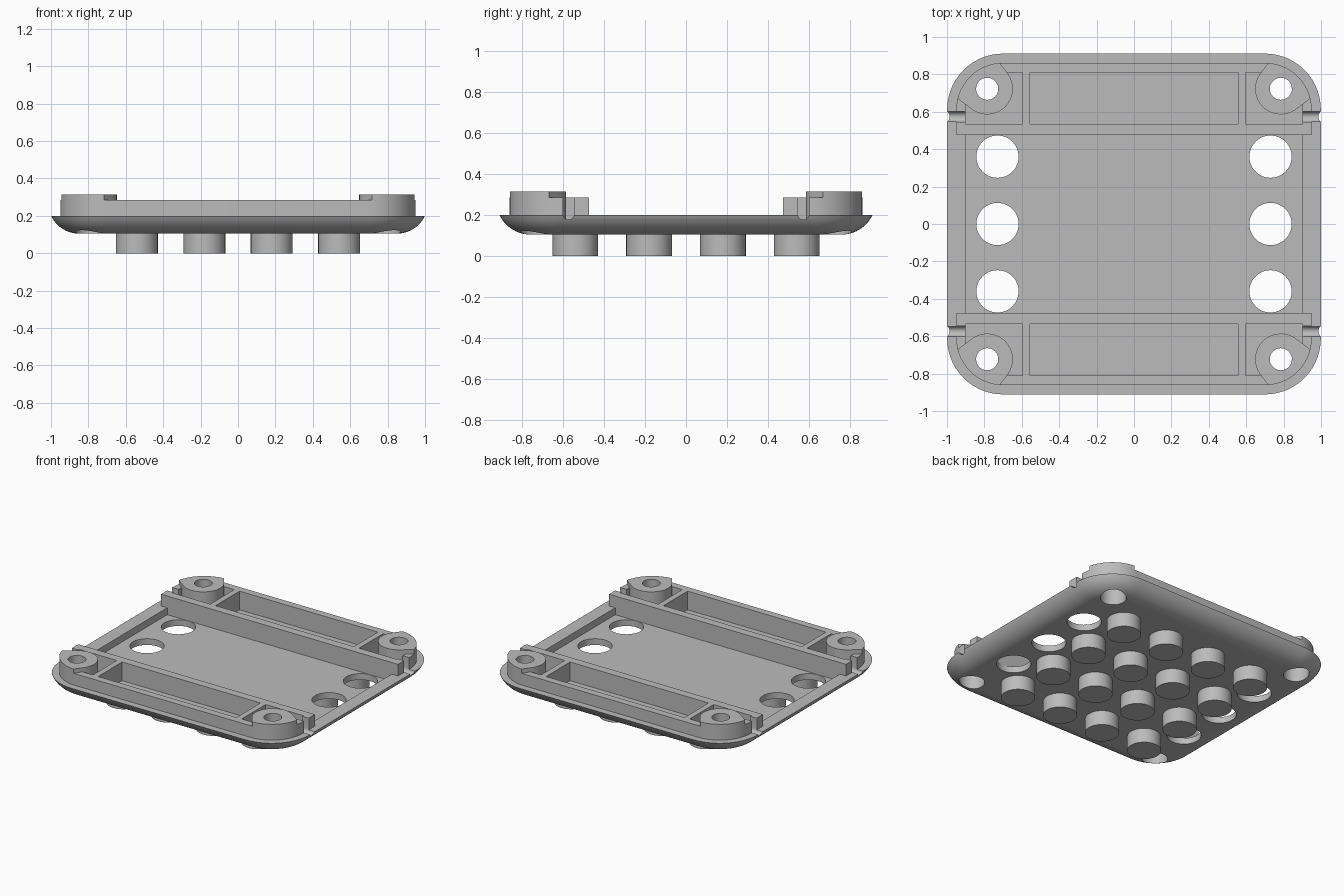
import bpy, bmesh, math

cube = bpy.data.objects.get("Cube")
if cube:
    bpy.data.objects.remove(cube, do_unlink=True)

grey = bpy.data.materials.new("plain grey")
grey.use_nodes = True
grey.diffuse_color = (0.5, 0.5, 0.5, 1)
grey.node_tree.nodes["Principled BSDF"].inputs["Base Color"].default_value = grey.diffuse_color


def loft(name, rings):
    """Skin a stack of equal-length rings and cap both ends."""
    bm = bmesh.new()
    loops = [[bm.verts.new(p) for p in ring] for ring in rings]
    n = len(loops[0])
    for low, high in zip(loops, loops[1:]):
        for i in range(n):
            j = (i + 1) % n
            bm.faces.new((low[i], low[j], high[j], high[i]))
    bm.faces.new(loops[0][::-1])
    bm.faces.new(loops[-1])
    bmesh.ops.recalc_face_normals(bm, faces=bm.faces)
    mesh = bpy.data.meshes.new(name)
    bm.to_mesh(mesh)
    bm.free()
    mesh.materials.append(grey)
    obj = bpy.data.objects.new(name, mesh)
    bpy.context.collection.objects.link(obj)
    return obj


def prism(name, outline, z0, z1):
    return loft(name, [[(x, y, z) for x, y in outline] for z in (z0, z1)])


def box(name, x0, x1, y0, y1, z0, z1):
    return prism(name, [(x0, y0), (x1, y0), (x1, y1), (x0, y1)], z0, z1)


def arc(cx, cy, r, a0, a1, n):
    angles = [math.radians(a0 + (a1 - a0) * i / n) for i in range(n + 1)]
    return [(cx + r * math.cos(a), cy + r * math.sin(a)) for a in angles]


def cylinder(name, x, y, r, z0, z1):
    return prism(name, arc(x, y, r, 0, 360, 48)[:-1], z0, z1)


def rounded(hx, hy, r):
    pts = []
    for k, (sx, sy) in enumerate(((1, 1), (-1, 1), (-1, -1), (1, -1))):
        pts += arc(sx * (hx - r), sy * (hy - r), r, 90 * k, 90 * k + 90, 14)
    return pts


def combine(target, tools, operation):
    """Apply a boolean for each tool, then discard the tool."""
    bpy.context.view_layer.objects.active = target
    for tool in tools:
        mod = target.modifiers.new("cut", "BOOLEAN")
        mod.operation = operation
        mod.solver = "EXACT"
        mod.object = tool
        bpy.ops.object.modifier_apply(modifier=mod.name)
        bpy.data.objects.remove(tool, do_unlink=True)


CORNERS = [(sx, sy) for sx in (-1, 1) for sy in (-1, 1)]
BOSS_X, BOSS_Y, BOSS_R = 0.785, 0.723, 0.137
FLOOR, BOTTOM, DECK, WALL_TOP, BOSS_TOP = 0.15, 0.105, 0.2, 0.285, 0.315

# Plate with a rolled lower edge
ROLL = 0.166
rings = []
for i in range(11):
    a = math.acos(1 - (DECK - BOTTOM) / ROLL) * i / 10
    inset = 0.151 - ROLL * math.sin(a)
    z = BOTTOM + ROLL * (1 - math.cos(a))
    rings.append([(x, y, z) for x, y in rounded(1 - inset, 0.912 - inset, 0.3 - inset)])
plate = loft("base_plate", rings)

# Raised block that the walls and screw bosses are carved from
combine(plate, [prism("raised_block", rounded(0.95, 0.862, 0.25), 0.17, BOSS_TOP)], "UNION")

# One hollowing tool: above the walls, centre channel, recess and pockets
hollow = box("hollow", -1.2, 1.2, -1.2, 1.2, WALL_TOP, 0.6)
parts = [box("channel", -1.1, 1.1, -0.475, 0.475, DECK, 0.4),
         box("recess", -0.9, 0.9, -0.475, 0.475, FLOOR, 0.3)]
for s in (-1, 1):
    y0, y1 = sorted((s * 0.535, s * 0.81))
    parts.append(box("long_pocket", -0.555, 0.555, y0, y1, FLOOR, 0.4))
    for sx in (-1, 1):
        x0, x1 = sorted((sx * 0.597, sx * 0.9))
        parts.append(box("corner_pocket", x0, x1, y0, y1, FLOOR, 0.4))
combine(hollow, parts, "UNION")

# Keep the teardrop screw bosses out of the hollow
teardrop = arc(BOSS_X, BOSS_Y, BOSS_R, 143.13, 306.87, 30)
(ax, ay), (bx, by) = teardrop[0], teardrop[-1]
teardrop += [(bx + 0.32, by + 0.24), (ax + 0.24, ay + 0.32)]
keep = [prism("boss", [(sx * x, sy * y) for x, y in teardrop], 0.05, 0.8) for sx, sy in CORNERS]
combine(hollow, keep, "DIFFERENCE")
combine(plate, [hollow], "DIFFERENCE")

# Screw holes with counterbores, large through holes
cuts = []
for sx, sy in CORNERS:
    cuts.append(cylinder("screw_hole", sx * BOSS_X, sy * BOSS_Y, 0.059, 0, 0.5))
    cuts.append(cylinder("counterbore", sx * BOSS_X, sy * BOSS_Y, 0.085, 0, 0.23))
for sx in (-1, 1):
    for y in (-0.36, 0, 0.36):
        cuts.append(cylinder("large_hole", sx * 0.73, y, 0.113, 0, 0.5))

# Round-bottomed slots through the side walls
slot = arc(0.574, 0.206, 0.028, 180, 360, 16) + [(0.602, 0.5), (0.546, 0.5)]
for sx, sy in CORNERS:
    cuts.append(loft("side_slot", [[(sx * x, sy * y, z) for y, z in slot] for x in (0.9, 1.1)]))
combine(plate, cuts, "DIFFERENCE")

# Grid of pegs underneath
steps = (-0.541, -0.18, 0.18, 0.541)
combine(plate, [cylinder("peg", x, y, 0.112, 0, 0.13) for x in steps for y in steps], "UNION")

# Smooth the curves and keep the edges crisp
bpy.ops.object.select_all(action="DESELECT")
plate.select_set(True)
bpy.context.view_layer.objects.active = plate
bpy.ops.object.shade_smooth_by_angle(angle=math.radians(30))
